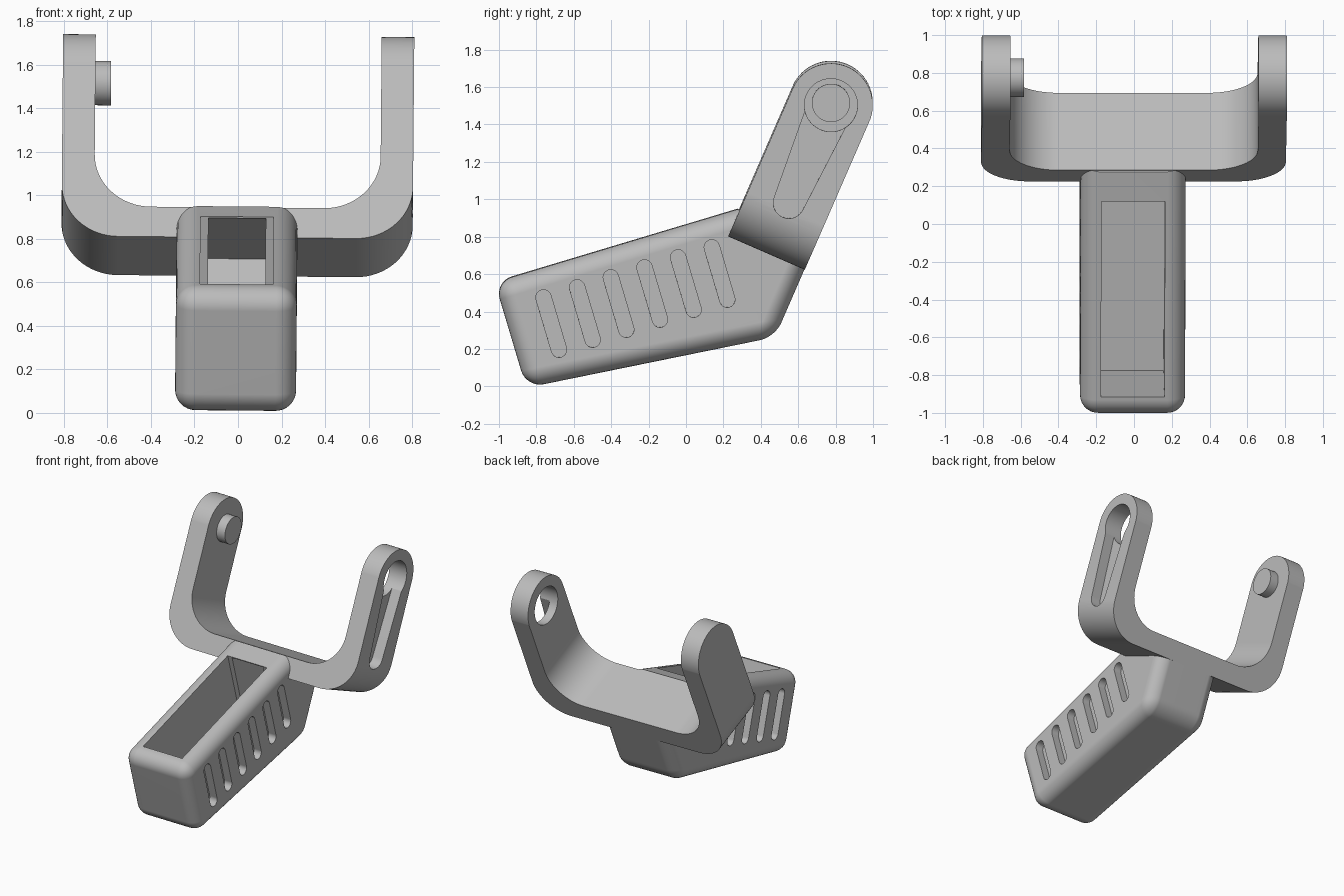
import bpy, bmesh, math
from mathutils import Matrix, Vector

if "Cube" in bpy.data.objects:
    bpy.data.objects.remove(bpy.data.objects["Cube"])

grey = bpy.data.materials.new("plain grey")
grey.diffuse_color = (0.5, 0.5, 0.5, 1)
grey.use_nodes = True
grey.node_tree.nodes["Principled BSDF"].inputs["Base Color"].default_value = grey.diffuse_color

# Arm frame in the side plane: U runs along the arms, W across their depth
U = Vector((0, 0.399, 0.917))
W = Vector((0, 0.917, -0.399))
BASE = Vector((0, 0.43, 0.7175))      # middle of the bracket underside
TIP = (0.775, 1.51)                   # centre of the rounded arm ends
DEPTH = 0.446


def prism(name, pts, place, a, b):
    """Extrude a 2D outline from a to b; place(p, q, t) gives the 3D point."""
    bm = bmesh.new()
    n = len(pts)
    lo = [bm.verts.new(place(p, q, a)) for p, q in pts]
    hi = [bm.verts.new(place(p, q, b)) for p, q in pts]
    bm.faces.new(lo)
    bm.faces.new(hi[::-1])
    for i in range(n):
        j = (i + 1) % n
        bm.faces.new((lo[i], hi[i], hi[j], lo[j]))
    bmesh.ops.recalc_face_normals(bm, faces=bm.faces)
    me = bpy.data.meshes.new(name)
    bm.to_mesh(me)
    bm.free()
    me.materials.append(grey)
    ob = bpy.data.objects.new(name, me)
    bpy.context.collection.objects.link(ob)
    return ob


def side(name, pts, a, b):
    return prism(name, pts, lambda y, z, x: Vector((x, y, z)), a, b)


def capsule(c1, r1, c2, r2, n=24):
    """Outline of two half circles joined by straight sides."""
    ang = math.atan2(c2[1] - c1[1], c2[0] - c1[0])
    out = []
    for c, r, start in ((c1, r1, ang + math.pi / 2), (c2, r2, ang - math.pi / 2)):
        for i in range(n + 1):
            t = start + math.pi * i / n
            out.append((c[0] + r * math.cos(t), c[1] + r * math.sin(t)))
    return out


def circle(c, r, n=48):
    return [(c[0] + r * math.cos(2 * math.pi * i / n),
             c[1] + r * math.sin(2 * math.pi * i / n)) for i in range(n)]


def boolean(ob, cutter, op='DIFFERENCE'):
    m = ob.modifiers.new("cut", 'BOOLEAN')
    m.operation, m.object, m.solver = op, cutter, 'EXACT'
    bpy.context.view_layer.objects.active = ob
    bpy.ops.object.modifier_apply(modifier=m.name)


def remove(*obs):
    for o in obs:
        bpy.data.objects.remove(o)


# Handle: four-sided block with rounded edges, trimmed where it enters the bracket
handle = side("handle", [(-1.023, 0.559), (-0.854, -0.006), (0.476, 0.265), (0.848, 1.12)],
              -0.278, 0.278)
bm = bmesh.new()
bm.from_mesh(handle.data)
bmesh.ops.bevel(bm, geom=bm.edges[:], offset=0.095, segments=8, profile=0.5, affect='EDGES')
p, q = Vector((0, 0.292, 0.935)), Vector((0, 0.63, 0.64))
normal = Vector((0, p.z - q.z, q.y - p.y))
cut = bmesh.ops.bisect_plane(bm, geom=bm.verts[:] + bm.edges[:] + bm.faces[:],
                             plane_co=p, plane_no=normal, clear_outer=True)
bmesh.ops.holes_fill(bm, edges=[e for e in bm.edges if e.is_boundary])
bmesh.ops.recalc_face_normals(bm, faces=bm.faces)
bm.to_mesh(handle.data)
bm.free()

# Open cavity, and a narrower pocket running back under the lip
cavity = side("cavity_cutter", [(-0.945, 0.69), (-0.775, 0.125), (0.288, 0.342), (0.09, 1.0)],
              -0.168, 0.168)
pocket = side("pocket_cutter", [(0, 0.29), (0.3995, 0.364), (0.55, 0.708), (0.125, 0.897), (0, 0.8)],
              -0.132, 0.132)
boolean(handle, cavity)
boolean(handle, pocket)

# Six grip grooves on each side
for i in range(6):
    dy, dz = 0.18 * i, 0.0535 * i
    outline = capsule((-0.762 + dy, 0.478 + dz), 0.041, (-0.679 + dy, 0.198 + dz), 0.041, 10)
    for s in (-1, 1):
        groove = side("groove_cutter", outline, s * 0.215, s * 0.35)
        boolean(handle, groove)
        remove(groove)

# Bracket: U outline with rounded corners, swept through its depth
def corner(r, x, v, n=16):
    return [(x + r * math.sin(t), v - r * math.cos(t))
            for t in (math.pi / 2 * i / n for i in range(n + 1))]


outer = corner(0.26, 0.807 - 0.26, 0.26) + [(0.807, 1.2)]
inner = [(0.657, 1.2)] + corner(0.26, 0.657 - 0.26, 0.15 + 0.26)[::-1]
half = outer + inner
u_shape = half + [(-x, v) for x, v in half[::-1]]
bracket = prism("bracket", u_shape, lambda x, v, w: BASE + Vector((x, 0, 0)) + U * v + W * w,
                -DEPTH / 2, DEPTH / 2)
low = (BASE.y - 0.4 * U.y, BASE.z - 0.4 * U.z)
rounding = side("rounding_cutter", capsule(low, DEPTH / 2 + 0.0005, TIP, DEPTH / 2 + 0.0005, 32), -1, 1)
boolean(bracket, rounding, 'INTERSECT')
boolean(bracket, pocket)

# Keyhole in the right arm: through hole and a shallow tapered channel outside
hole = side("hole_cutter", circle(TIP, 0.142), 0.5, 1)
channel = side("channel_cutter", capsule((0.55, 0.988), 0.083, (0.755, 1.46), 0.118), 0.725, 1)
boolean(bracket, hole)
boolean(bracket, channel)
remove(cavity, pocket, rounding, hole, channel)

# Pivot peg on the inside of the left arm
peg = side("pivot_peg", circle(TIP, 0.102), -0.70, -0.585)

# Smooth the rounded areas and apply the slight overall lean
lean = Matrix.Translation((-0.012, 0, 0)) @ Matrix.Rotation(0.0089, 4, 'Y')
for ob in (handle, bracket, peg):
    bpy.ops.object.select_all(action='DESELECT')
    ob.select_set(True)
    bpy.context.view_layer.objects.active = ob
    ob.data.transform(lean)
    bpy.ops.object.shade_smooth_by_angle(angle=math.radians(30))
    wn = ob.modifiers.new("even shading", 'WEIGHTED_NORMAL')
    wn.keep_sharp = True
